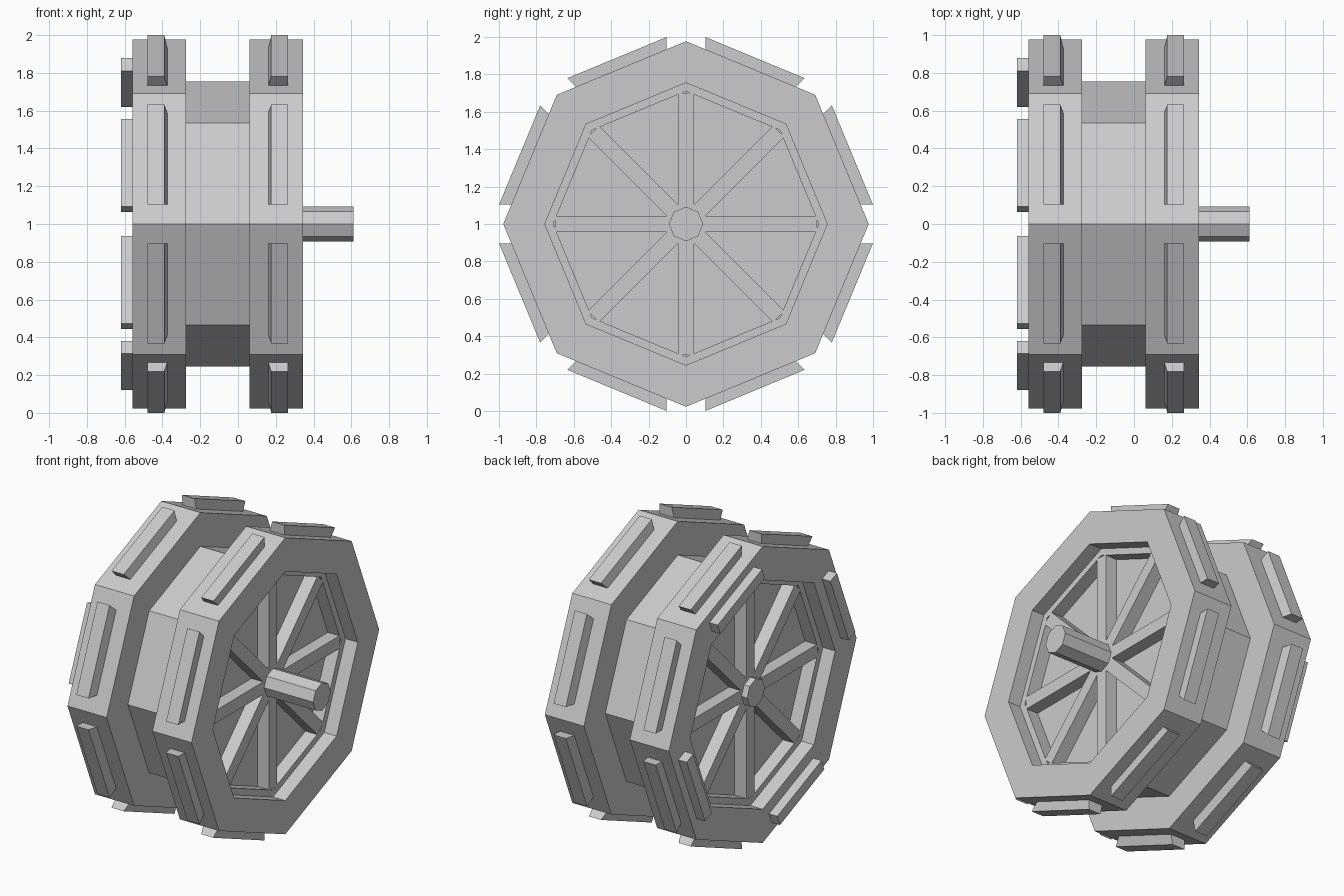
import bpy, bmesh
from math import pi, cos, sin
from mathutils import Matrix, Vector

if "Cube" in bpy.data.objects:
    bpy.data.objects.remove(bpy.data.objects["Cube"])

SIDES = 8
MID = -0.107          # x of the wheel's own mirror plane
APOTHEM = 0.977 * cos(pi / SIDES)

grey = bpy.data.materials.new("plain_grey")
grey.use_nodes = True
colour = (0.6, 0.6, 0.6, 1)
grey.diffuse_color = colour
grey.node_tree.nodes["Principled BSDF"].inputs["Base Color"].default_value = colour


def finish(name, bm):
    bmesh.ops.remove_doubles(bm, verts=bm.verts, dist=1e-5)
    bmesh.ops.recalc_face_normals(bm, faces=bm.faces)
    mesh = bpy.data.meshes.new(name)
    bm.to_mesh(mesh)
    bm.free()
    obj = bpy.data.objects.new(name, mesh)
    obj.location.z = 1
    obj.data.materials.append(grey)
    bpy.context.collection.objects.link(obj)
    return obj


def lathe(name, profile):
    """Spin an (x, radius) profile into a faceted solid about the x axis."""
    bm = bmesh.new()
    rings = []
    for x, r in profile:
        if r == 0:
            rings.append([bm.verts.new((x, 0, 0))])
        else:
            angles = [2 * pi * i / SIDES for i in range(SIDES)]
            rings.append([bm.verts.new((x, r * cos(a), r * sin(a))) for a in angles])
    for a, b in zip(rings, rings[1:]):
        for i in range(SIDES):
            j = (i + 1) % SIDES
            corners = [a[i % len(a)], a[j % len(a)], b[j % len(b)], b[i % len(b)]]
            bm.faces.new(list(dict.fromkeys(corners)))
    # merge the triangles of the flat centre into one face
    bmesh.ops.dissolve_limit(bm, angle_limit=0.01, verts=bm.verts, edges=bm.edges)
    return finish(name, bm)


def block(bm, angle, inner, outer):
    """Add a block; inner and outer are (x0, x1, half_length, radius)."""
    turn = Matrix.Rotation(angle, 3, "X")
    rings = []
    for x0, x1, half, r in (inner, outer):
        corners = ((x0, -half), (x1, -half), (x1, half), (x0, half))
        rings.append([bm.verts.new(turn @ Vector((x, r, t))) for x, t in corners])
    bm.faces.new(rings[0])
    bm.faces.new(rings[1])
    for i in range(4):
        j = (i + 1) % 4
        bm.faces.new((rings[0][i], rings[0][j], rings[1][j], rings[1][i]))


def flip(x):
    return 2 * MID - x


# Two rims, waist and recessed panels in one spun body
half = [(0.17, 0), (0.17, 0.71), (0.255, 0.71), (0.255, 0.755),
        (0.345, 0.755), (0.345, 0.977), (0.06, 0.977), (0.06, 0.755)]
lathe("wheel_body", half + [(flip(x), r) for x, r in reversed(half)])

# Axle runs through the hub and sticks out on the left
lathe("axle", [(-0.51, 0), (-0.51, 0.092), (0.612, 0.092), (0.612, 0)])

for side in ("left", "right"):
    place = (lambda x: x) if side == "left" else flip

    # Spokes in the recess
    bm = bmesh.new()
    for i in range(SIDES):
        a, b = place(0.16), place(0.255)
        block(bm, 2 * pi * i / SIDES, (a, b, 0.042, 0), (a, b, 0.042, 0.7))
    finish(side + "_spokes", bm)

    # Tread bars, flared at the ends and sloped on the inward side
    bm = bmesh.new()
    for i in range(SIDES):
        block(bm, 2 * pi * (i + 0.5) / SIDES,
              (place(0.16), place(0.265), 0.261, APOTHEM - 0.001),
              (place(0.176), place(0.265), 0.287, 0.963))
    finish(side + "_tread_bars", bm)

# Four raised bars on the right face, on every second side
bm = bmesh.new()
for i in range(1, SIDES, 2):
    block(bm, 2 * pi * (i + 0.5) / SIDES,
          (-0.62, -0.555, 0.25, 0.773), (-0.62, -0.555, 0.25, 0.847))
finish("face_bars", bm)
